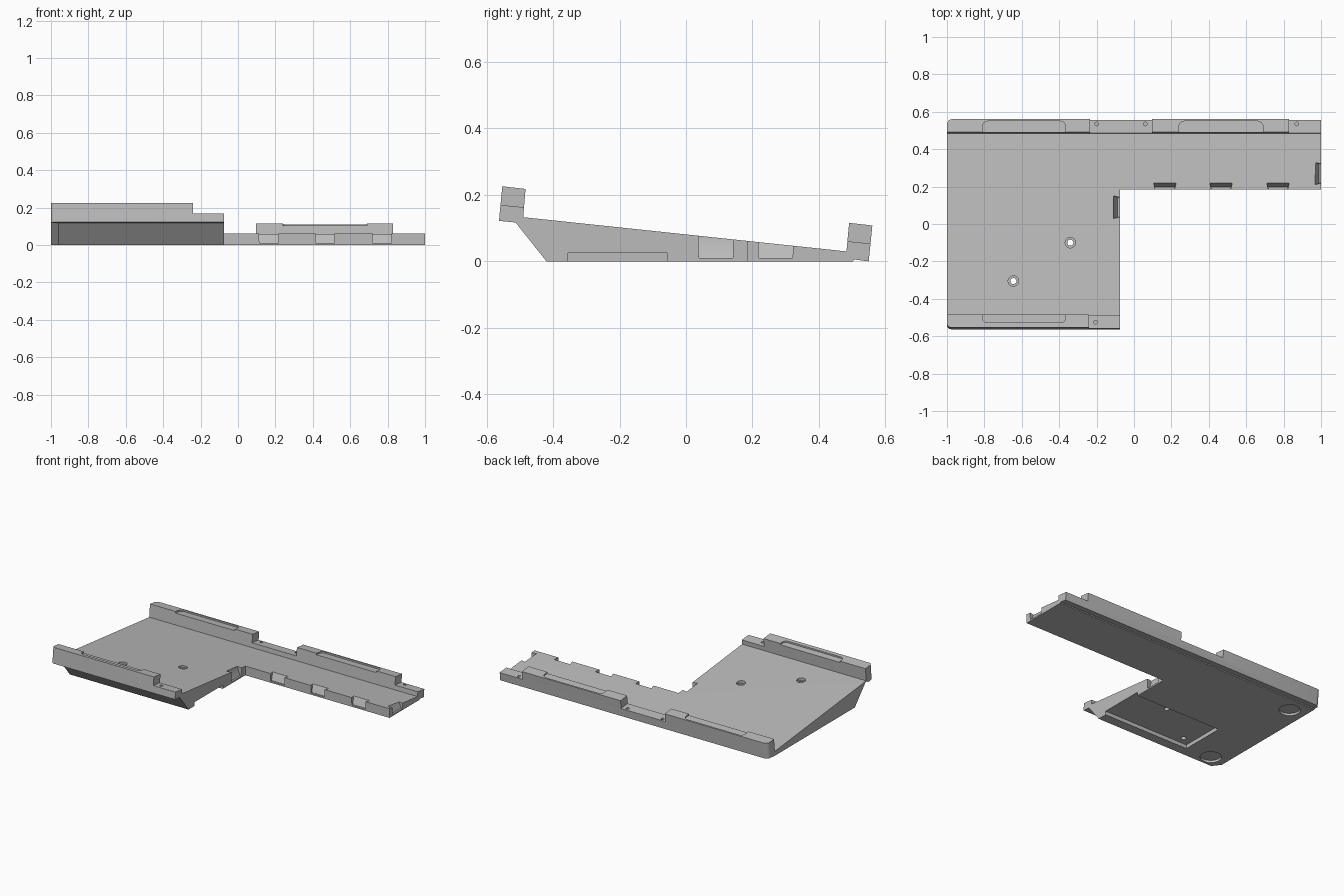
import bpy, bmesh, math
from mathutils import Matrix, Vector

if "Cube" in bpy.data.objects:
    bpy.data.objects.remove(bpy.data.objects["Cube"])

grey = bpy.data.materials.new("plain grey")
grey.diffuse_color = (0.5, 0.5, 0.5, 1)
grey.use_nodes = True
grey.node_tree.nodes["Principled BSDF"].inputs["Base Color"].default_value = grey.diffuse_color


def add(name, bm):
    bmesh.ops.recalc_face_normals(bm, faces=bm.faces)
    mesh = bpy.data.meshes.new(name)
    bm.to_mesh(mesh)
    bm.free()
    mesh.materials.append(grey)
    ob = bpy.data.objects.new(name, mesh)
    bpy.context.collection.objects.link(ob)
    return ob


def prism(name, poly, x0, x1, rounded=(), radius=0.03, segments=4):
    """Extrude a (y, z) profile along x; rounded lists (side index, end)."""
    bm = bmesh.new()
    ends = [[bm.verts.new((x, y, z)) for y, z in poly] for x in (x0, x1)]
    n = len(poly)
    for ring in ends:
        bm.faces.new(ring)
    for i in range(n):
        j = (i + 1) % n
        bm.faces.new((ends[0][i], ends[0][j], ends[1][j], ends[1][i]))
    bmesh.ops.recalc_face_normals(bm, faces=bm.faces)
    edges = [bm.edges.get((ends[e][i], ends[e][(i + 1) % n])) for i, e in rounded]
    if edges:
        bmesh.ops.bevel(bm, geom=edges, offset=radius, segments=segments,
                        profile=0.5, affect='EDGES')
    return add(name, bm)


def box(x0, x1, y0, y1, z0, z1):
    return prism("cutter", [(y0, z0), (y1, z0), (y1, z1), (y0, z1)], x0, x1)


def cylinder(x, y, z0, z1, r, n=32):
    bm = bmesh.new()
    bmesh.ops.create_cone(bm, cap_ends=True, segments=n, radius1=r, radius2=r,
                          depth=z1 - z0,
                          matrix=Matrix.Translation((x, y, (z0 + z1) / 2)))
    return add("cutter", bm)


def clip_pocket(x, y, turn):
    """Flared pocket, open at the side wall and at the top."""
    bm = bmesh.new()
    for w, d, z in ((0.047, -0.02, 0.01), (0.053, 0.012, 0.01), (0.047, -0.02, 0.12),
                    (0.055, 0.016, 0.042), (0.06, 0.034, 0.06), (0.06, 0.034, 0.12)):
        for s in (-1, 1):
            bm.verts.new((s * w, d, z))
    hull = bmesh.ops.convex_hull(bm, input=bm.verts)
    junk = [v for v in hull["geom_interior"] if isinstance(v, bmesh.types.BMVert)]
    bmesh.ops.delete(bm, geom=junk, context='VERTS')
    bm.transform(Matrix.Translation((x, y, 0)) @ Matrix.Rotation(turn, 4, 'Z'))
    return add("cutter", bm)


def cut(ob, cutters):
    for c in cutters:
        c.hide_render = True
        mod = ob.modifiers.new("cut", 'BOOLEAN')
        mod.operation, mod.solver, mod.object = 'DIFFERENCE', 'EXACT', c
        bpy.context.view_layer.objects.active = ob
        bpy.ops.object.modifier_apply(modifier=mod.name)
        bpy.data.objects.remove(c)


def deck(y):
    return 0.133 - 0.106 * (y + 0.49)


# Sloped L-shaped body with a chamfered front left corner
body = prism("sloped_body", [(-0.42, 0), (0.503, 0), (0.505, 0.006), (0.505, 0.0275),
                             (0.483, 0.03), (-0.49, 0.133), (-0.513, 0.117)],
             -1, 1, rounded=[(6, 0)], radius=0.04, segments=1)
cutters = [box(-0.075, 1.1, -1, 0.185, -0.1, 0.4)]
# Clip pockets along the inner edges and the right end
cutters += [clip_pocket(x, 0.185, 0) for x in (0.165, 0.465, 0.77)]
cutters += [clip_pocket(-0.075, 0.09, math.pi / 2), clip_pocket(1, 0.27, math.pi / 2)]
# Underside tray, open to the right, and round foot recesses
cutters.append(box(-0.71, 0, -0.355, -0.055, -0.1, 0.025))
cutters += [cylinder(-0.89, y, -0.1, 0.015, 0.065) for y in (-0.34, 0.40)]
# Counterbored screw holes
for x, y in ((-0.34, -0.10), (-0.645, -0.305)):
    cutters += [cylinder(x, y, deck(y) - 0.015, 0.3, 0.028),
                cylinder(x, y, -0.1, 0.3, 0.016)]
cut(body, cutters)

# Front rail: tall on the left, low step on the right
front = prism("front_rail", [(-0.563, 0.122), (-0.513, 0.117), (-0.49, 0.133),
                             (-0.483, 0.218), (-0.553, 0.226)],
              -1, -0.075, rounded=[(4, 0)], radius=0.022)
cut(front, [
    prism("cutter", [(-0.60, 0.174), (-0.45, 0.159), (-0.45, 0.3), (-0.60, 0.3)], -0.24, 0),
    prism("cutter", [(-0.527, 0.213), (-0.45, 0.205), (-0.45, 0.3), (-0.527, 0.3)],
          -0.81, -0.365, rounded=[(3, 0), (3, 1)], radius=0.025),
    cylinder(-0.205, -0.525, 0.14, 0.3, 0.01, 16)])

# Back rail: two tall lengths with low steps between
back = prism("back_rail", [(0.505, 0.006), (0.55, 0), (0.561, 0.108), (0.491, 0.116),
                           (0.483, 0.03), (0.505, 0.0275)],
             -1, 1, rounded=[(1, 0)], radius=0.03)
cutters = [prism("cutter", [(0.45, 0.064), (0.60, 0.049), (0.60, 0.2), (0.45, 0.2)], a, b)
           for a, b in ((-0.235, 0.095), (0.83, 1.1))]
cutters += [prism("cutter", [(0.45, 0.110), (0.55, 0.099), (0.55, 0.2), (0.45, 0.2)],
                  a, b, rounded=[(1, 0), (1, 1)], radius=0.03)
            for a, b in ((-0.81, -0.365), (0.24, 0.69))]
cutters += [cylinder(x, 0.535, 0.03, 0.2, 0.01, 16) for x in (-0.2, 0.06, 0.87)]
cut(back, cutters)

# Crisp edges, smooth rounds
for ob in (body, front, back):
    bpy.ops.object.select_all(action='DESELECT')
    ob.select_set(True)
    bpy.context.view_layer.objects.active = ob
    bpy.ops.object.shade_smooth_by_angle(angle=math.radians(25))
